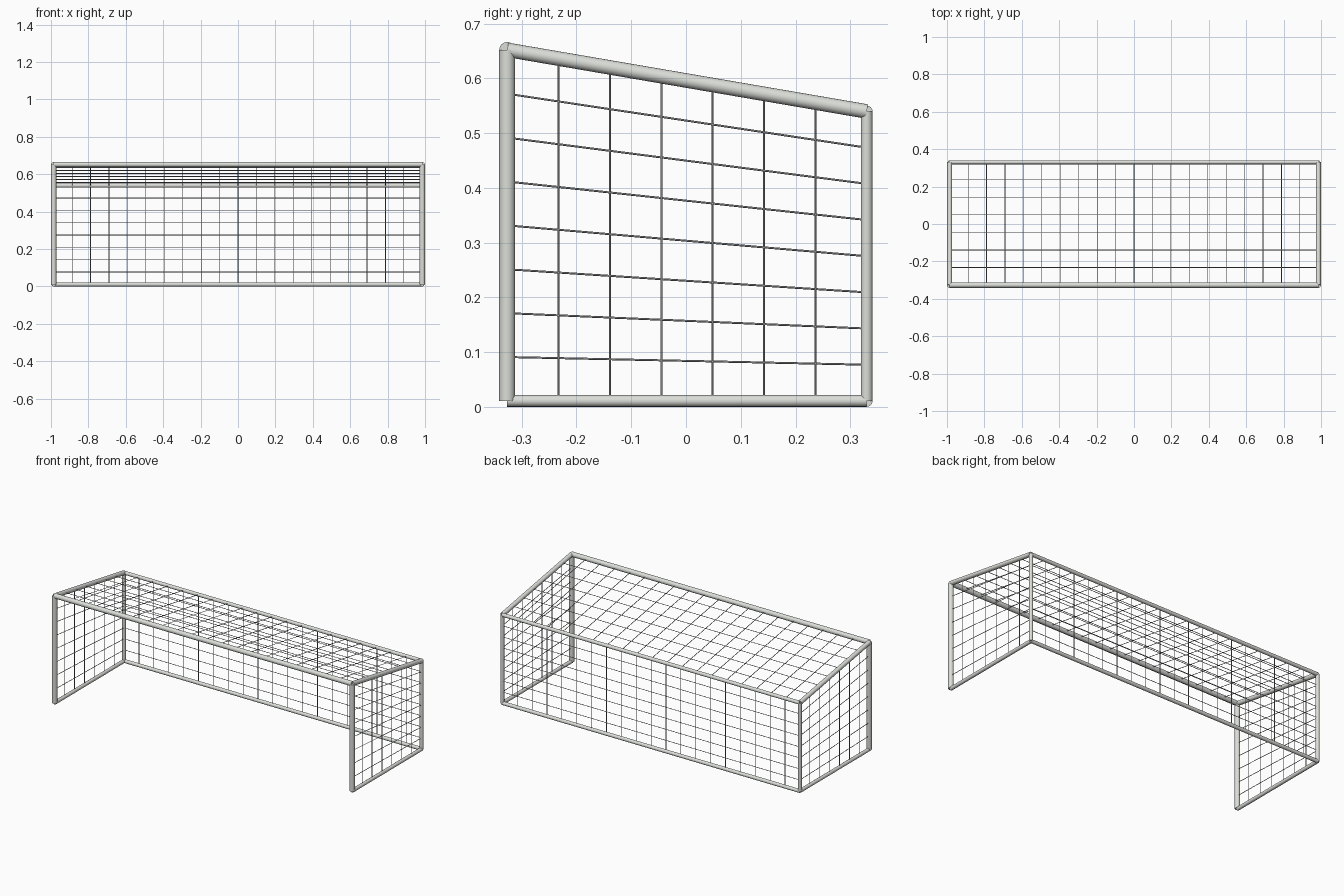
import bpy
import bmesh
from mathutils import Vector, Matrix

cube = bpy.data.objects.get("Cube")
if cube:
    bpy.data.objects.remove(cube, do_unlink=True)


def make_material(name, color):
    mat = bpy.data.materials.new(name)
    mat.use_nodes = True
    mat.diffuse_color = color
    mat.node_tree.nodes["Principled BSDF"].inputs["Base Color"].default_value = color
    return mat


FRAME = make_material("pale grey metal", (0.71, 0.73, 0.69, 1))
NET = make_material("grey net cord", (0.40, 0.40, 0.40, 1))


def add_tube(bm, a, b, radius, sides):
    """Capped straight tube from a to b."""
    axis = b - a
    turn = axis.to_track_quat("Z", "Y").to_matrix().to_4x4()
    bmesh.ops.create_cone(
        bm, cap_ends=True, segments=sides, radius1=radius, radius2=radius,
        depth=axis.length, matrix=Matrix.Translation((a + b) / 2) @ turn)


def finish(bm, name, mat):
    mesh = bpy.data.meshes.new(name)
    bm.to_mesh(mesh)
    bm.free()
    mesh.materials.append(mat)
    obj = bpy.data.objects.new(name, mesh)
    bpy.context.collection.objects.link(obj)
    # Smooth walls, crisp end caps
    bpy.ops.object.select_all(action="DESELECT")
    obj.select_set(True)
    bpy.context.view_layer.objects.active = obj
    bpy.ops.object.shade_smooth_by_angle(angle=1.1)


def bar(name, a, b, radius):
    bm = bmesh.new()
    add_tube(bm, a, b, radius, 16)
    finish(bm, name, FRAME)


def net(name, a, b, c, d, columns, rows):
    """Cord grid on the quad a-b-c-d; columns divide a-b, rows divide a-d."""
    bm = bmesh.new()
    for i in range(1, columns):
        t = i / columns
        add_tube(bm, a.lerp(b, t), d.lerp(c, t), CORD, 6)
    for i in range(1, rows):
        t = i / rows
        add_tube(bm, a.lerp(d, t), b.lerp(c, t), CORD, 6)
    finish(bm, name, NET)


# Frame dimensions
X, FRONT, BACK = 0.9855, -0.3265, 0.330
BASE, TOP, REAR_TOP = 0.011, 0.652, 0.5395
THICK, ROOF, THIN, CORD = 0.0145, 0.0132, 0.0107, 0.0018

corners = {}
for side, x in (("left", X), ("right", -X)):
    fb = Vector((x, FRONT, BASE))
    ft = Vector((x, FRONT, TOP))
    bb = Vector((x, BACK, BASE))
    bt = Vector((x, BACK, REAR_TOP))
    corners[side] = (fb, ft, bb, bt)
    # Side frame and side net
    bar(f"{side}_front_post", fb, ft, THICK)
    bar(f"{side}_rear_post", bb, bt, THIN)
    bar(f"{side}_ground_rail", fb, bb, THIN)
    bar(f"{side}_roof_rail", ft, bt, ROOF)
    net(f"{side}_net", fb, bb, bt, ft, 7, 8)

lfb, lft, lbb, lbt = corners["left"]
rfb, rft, rbb, rbt = corners["right"]

# Cross members
bar("front_crossbar", rft, lft, THICK)
bar("rear_top_rail", rbt, lbt, THIN)
bar("rear_ground_rail", rbb, lbb, THIN)

# Roof and rear nets
net("roof_net", rft, lft, lbt, rbt, 20, 7)
net("rear_net", rbb, lbb, lbt, rbt, 20, 8)
